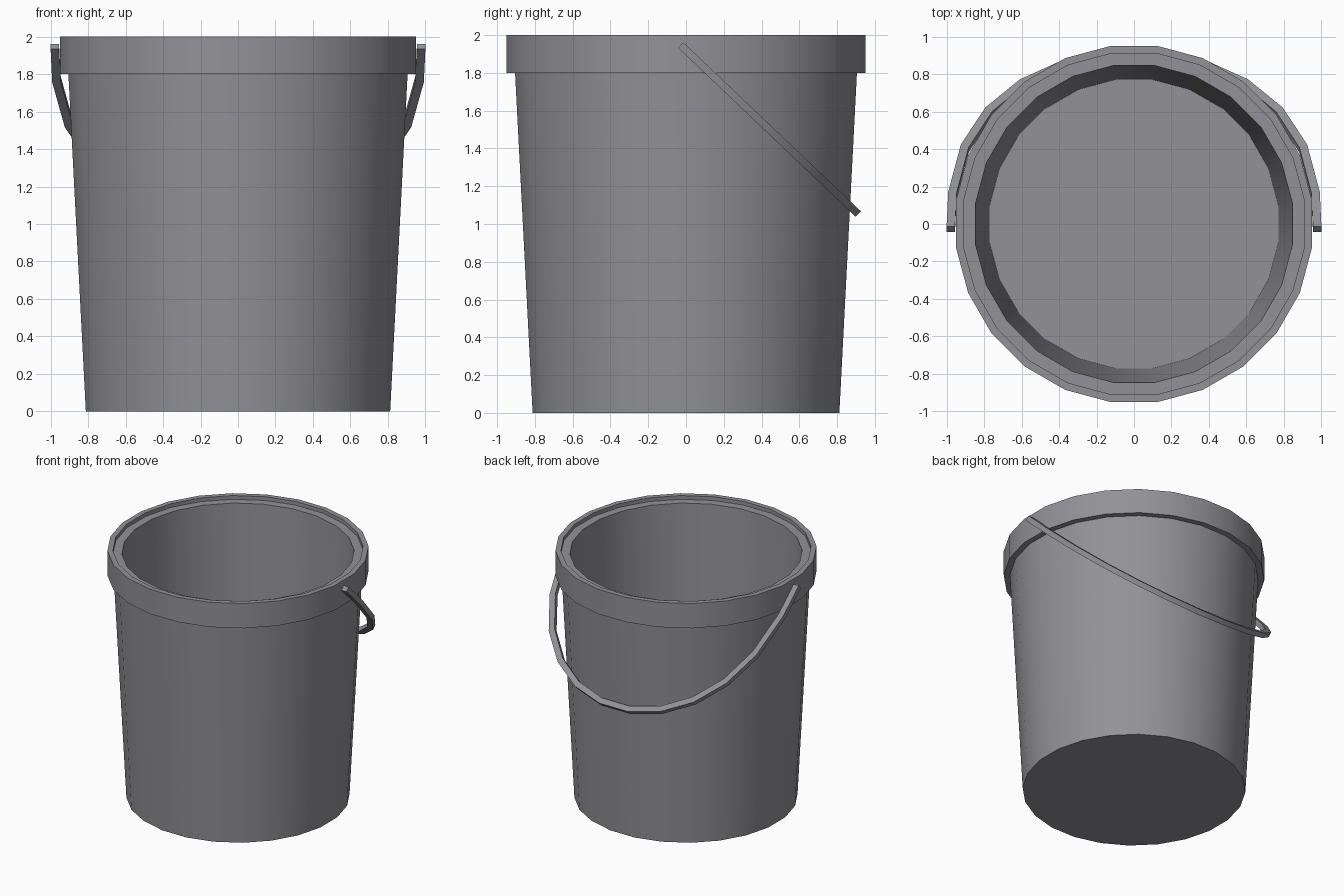
import bpy
import bmesh
import math
from mathutils import Vector

SIDES = 24
HALF = math.pi / SIDES

cube = bpy.data.objects.get("Cube")
if cube:
    bpy.data.objects.remove(cube, do_unlink=True)

grey = bpy.data.materials.new("grey_plastic")
grey.use_nodes = True
colour = (0.29, 0.285, 0.305, 1.0)
grey.diffuse_color = colour
grey.node_tree.nodes["Principled BSDF"].inputs["Base Color"].default_value = colour


def skin_rings(name, rings):
    """Bridge a list of closed point rings and cap both ends."""
    bm = bmesh.new()
    loops = [[bm.verts.new(p) for p in ring] for ring in rings]
    count = len(loops[0])
    for low, high in zip(loops, loops[1:]):
        for i in range(count):
            j = (i + 1) % count
            bm.faces.new((low[i], low[j], high[j], high[i]))
    bm.faces.new(loops[0][::-1])
    bm.faces.new(loops[-1])
    bmesh.ops.recalc_face_normals(bm, faces=bm.faces)
    mesh = bpy.data.meshes.new(name)
    bm.to_mesh(mesh)
    bm.free()
    mesh.materials.append(grey)
    obj = bpy.data.objects.new(name, mesh)
    bpy.context.collection.objects.link(obj)
    bpy.ops.object.select_all(action="DESELECT")
    obj.select_set(True)
    bpy.context.view_layer.objects.active = obj
    bpy.ops.object.shade_smooth_by_angle(angle=math.radians(30))
    return obj


def polygon_ring(apothem, z):
    radius = apothem / math.cos(HALF)
    angles = [HALF + 2 * HALF * i for i in range(SIDES)]
    return [(radius * math.cos(a), radius * math.sin(a), z) for a in angles]


# Bucket: outer wall, rim band, stepped lip, inner wall and floor
profile = [
    (0.812, 0.0), (0.905, 1.8),
    (0.95, 1.8), (0.95, 2.0),
    (0.91, 2.0), (0.91, 1.97),
    (0.845, 1.97), (0.77, 0.05),
]
skin_rings("bucket_body", [polygon_ring(r, z) for r, z in profile])

# Handle: square bar bent in a tilted plane, resting against the back
start = Vector((0, -0.028, 1.947))
reach = Vector((0, 0.918, 1.047)) - start
length = reach.length
along = reach.normalized()
normal = Vector((1, 0, 0)).cross(along) * 0.02
BAR = 0.045


def arc_point(angle, inset):
    bend = max(math.sin(angle), 0.0) ** 0.8
    return start + Vector(((1 - inset) * math.cos(angle), 0, 0)) + along * (length - inset) * bend


angles = [0.0] + [HALF + 2 * HALF * i for i in range(SIDES // 2)] + [math.pi]
rings = []
for a in angles:
    outer, inner = arc_point(a, 0.0), arc_point(a, BAR)
    rings.append([outer + normal, inner + normal, inner - normal, outer - normal])
skin_rings("handle", rings)
